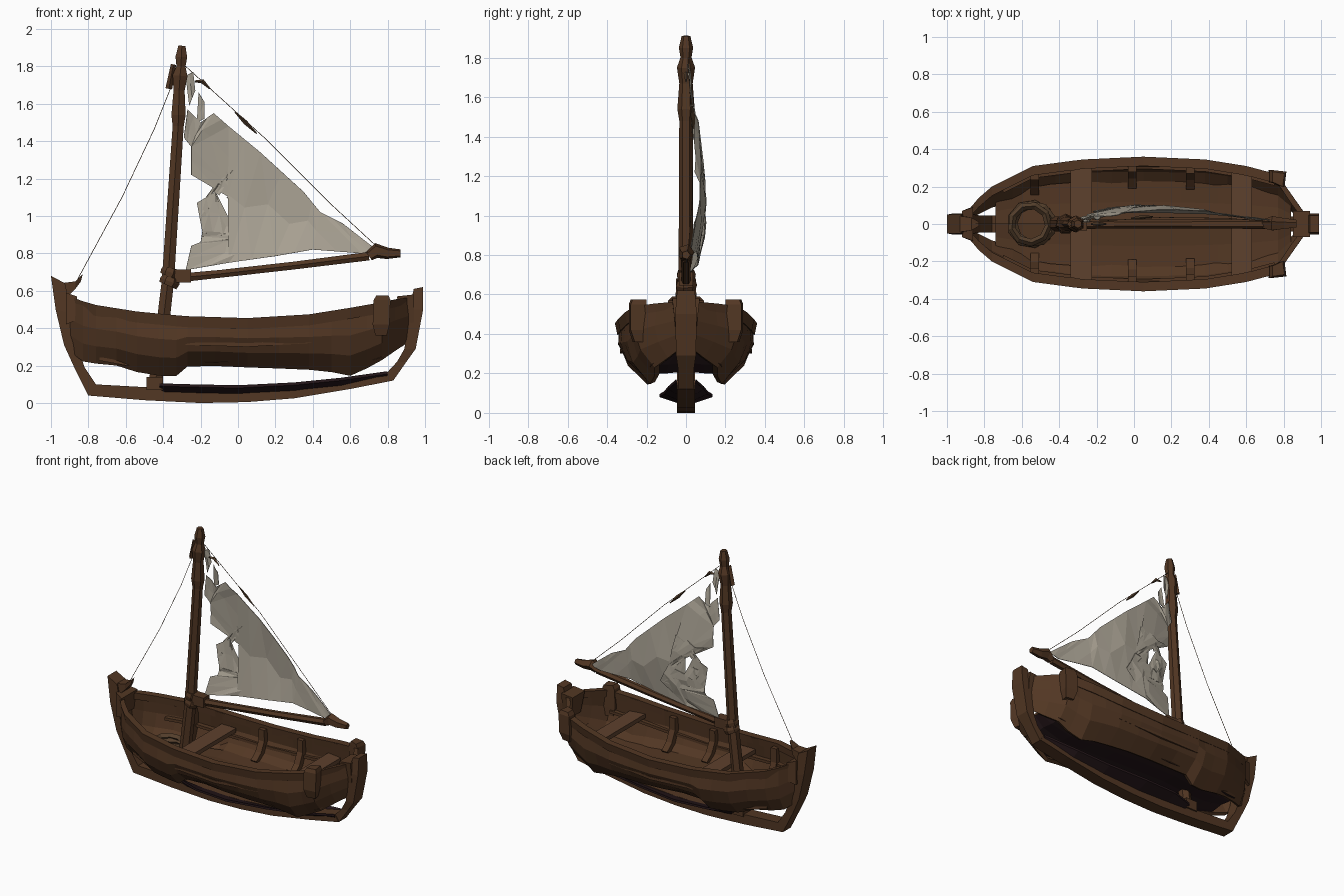
import bpy, bmesh, math, random
from mathutils import Vector

if "Cube" in bpy.data.objects:
    bpy.data.objects.remove(bpy.data.objects["Cube"])

random.seed(4)


def mat(name, c):
    m = bpy.data.materials.new(name)
    m.diffuse_color = (*c, 1)
    m.use_nodes = True
    m.node_tree.nodes["Principled BSDF"].inputs["Base Color"].default_value = m.diffuse_color
    return m


WOOD = mat("wood", (0.085, 0.038, 0.017))
PALE = mat("seat_wood", (0.11, 0.052, 0.026))
DARK = mat("wet_wood", (0.02, 0.009, 0.011))
CLOTH = mat("canvas", (0.42, 0.38, 0.31))
ROPE = mat("rope", (0.09, 0.05, 0.025))


def finish(name, bm, m, mirror=False):
    bmesh.ops.recalc_face_normals(bm, faces=bm.faces)
    me = bpy.data.meshes.new(name)
    bm.to_mesh(me)
    bm.free()
    me.materials.append(m)
    ob = bpy.data.objects.new(name, me)
    bpy.context.collection.objects.link(ob)
    if mirror:
        ob.modifiers.new("mirror", 'MIRROR').use_axis = (False, True, False)
    return ob


def loft(name, rings, m, mirror=False, loop=False):
    """Skin closed rings of equal size; cap the ends unless looped."""
    bm = bmesh.new()
    vs = [[bm.verts.new(p) for p in r] for r in rings]
    pairs = list(zip(vs, vs[1:])) + ([(vs[-1], vs[0])] if loop else [])
    for a, b in pairs:
        for i in range(len(a)):
            j = (i + 1) % len(a)
            bm.faces.new((a[i], a[j], b[j], b[i]))
    if not loop:
        bm.faces.new(vs[0])
        bm.faces.new(vs[-1])
    return finish(name, bm, m, mirror)


def beam(name, pts, m, sides=6, mirror=False, rot=0.0):
    """Tapered bar through (x, y, z, radius) points."""
    rings = []
    for i, p in enumerate(pts):
        a, b = pts[max(i - 1, 0)], pts[min(i + 1, len(pts) - 1)]
        t = (Vector(b[:3]) - Vector(a[:3])).normalized()
        u = Vector((0, 1, 0)) if abs(t.y) < .8 else Vector((1, 0, 0))
        v = t.cross(u).normalized()
        u = v.cross(t)
        ang = [rot + 2 * math.pi * k / sides for k in range(sides)]
        rings.append([Vector(p[:3]) + p[3] * (u * math.cos(q) + v * math.sin(q)) for q in ang])
    return loft(name, rings, m, mirror)


def prism(name, left, right, hw, m):
    """Curved post: paired (x, z) edges with half widths in y."""
    rings = [[(a[0], -w, a[1]), (b[0], -w, b[1]), (b[0], w, b[1]), (a[0], w, a[1])]
             for a, b, w in zip(left, right, hw)]
    return loft(name, rings, m)


def box(name, lo, hi, m, mirror=False):
    return loft(name, [[(x, lo[1], lo[2]), (x, hi[1], lo[2]), (x, hi[1], hi[2]), (x, lo[1], hi[2])]
                       for x in (lo[0], hi[0])], m, mirror)


# Hull stations: x, half width, gunwale height, bottom edge height
ST = [(-.91, .045, .57, .29), (-.83, .14, .54, .225), (-.76, .2, .52, .21), (-.54, .31, .485, .17),
      (-.33, .338, .465, .145), (-.27, .345, .46, .2), (.05, .36, .45, .195), (.38, .345, .47, .185),
      (.6, .31, .505, .155), (.77, .265, .535, .225), (.84, .16, .55, .29), (.92, .045, .56, .32)]


def at(x):
    for a, b in zip(ST, ST[1:]):
        if x <= b[0]:
            f = (x - a[0]) / (b[0] - a[0])
            return [a[i] + f * (b[i] - a[i]) for i in (1, 2, 3)]


# Planked shell, double walled, with a ragged lower edge
PROFILE = [(.93, 1), (.97, .6), (.86, .3), (.58, 0)]
XS = sorted({s[0] for s in ST} | {-.65, -.42, -.12, .22, .5, .69})
rings = []
for x in XS:
    w, g, b = at(x)
    b += random.uniform(-.012, .012)
    out = [(x, w * fy + random.uniform(-.006, .006), b + (g - b) * fz) for fy, fz in PROFILE]
    inn = [(x, max(p[1] - .025, .012), p[2] + (.012 if i == 3 else 0)) for i, p in enumerate(out)]
    rings.append(out + inn[::-1])
loft("hull_side", rings, WOOD, True)

# Gunwale rim
loft("gunwale", [[(x, w, g + .004), (x, w - .012, g - .055), (x, max(w - .045, .005), g - .045),
                  (x, max(w - .05, .003), g + .004)] for x, w, g, b in ST], WOOD, True)

# Bottom boards closing the shell, broken away at the bow
rings = []
for x in [-.74, -.6, -.45, -.25, 0, .25, .45, .62, .77, .84]:
    w, g, b = at(x)
    z, y = max(b + .02, .2), w * .66
    rings.append([(x, -y, z), (x, -.5 * y, z), (x, 0, z + .01), (x, .5 * y, z), (x, y, z),
                  (x, y, z + .02), (x, .5 * y, z + .016), (x, 0, z + .025), (x, -.5 * y, z + .016), (x, -y, z + .02)])
loft("floor_boards", rings, WOOD)

# Underside of the floor is wet, dark wood
bpy.data.objects["floor_boards"].data.materials.append(DARK)
for p in bpy.data.objects["floor_boards"].data.polygons:
    if p.normal.z < -.5:
        p.material_index = 1

# Keel, stem, stern post
prism("keel", [(-.8, .04), (-.5, .015), (-.2, 0), (.05, .005), (.3, .025), (.6, .075), (.83, .12)],
      [(-.77, .1), (-.5, .085), (-.2, .07), (.05, .072), (.3, .09), (.6, .125), (.8, .165)], [.045] * 7, WOOD)
prism("stem", [(-1, .68), (-.975, .5), (-.93, .31), (-.88, .2), (-.8, .04)],
      [(-.925, .64), (-.89, .48), (-.855, .29), (-.82, .19), (-.76, .1)], [.05, .055, .05, .045, .045], WOOD)
prism("stem_horn", [(-.83, .69), (-.87, .65), (-.95, .64)], [(-.84, .65), (-.87, .61), (-.93, .55)], [.012, .035, .045], WOOD)
prism("stem_knee", [(-.92, .59), (-.86, .57)], [(-.92, .42), (-.87, .44)], [.07, .09], WOOD)
prism("stern_post", [(.94, .61), (.915, .5), (.89, .29), (.85, .22), (.79, .155)],
      [(.99, .62), (.99, .5), (.95, .29), (.9, .22), (.83, .12)], [.045, .055, .05, .04, .04], WOOD)
prism("stern_knee", [(.85, .57), (.87, .42)], [(.94, .58), (.94, .4)], [.07, .05], WOOD)

# Remains of the lowest planks along the keel
loft("keel_plank", [[(x, .03, z - .035), (x, y, z), (x, y, z + .015), (x, .03, z - .015)] for x, y, z in
                    [(-.42, .06, .09), (-.25, .12, .085), (0, .135, .08), (.3, .11, .095), (.55, .09, .12), (.8, .05, .155)]],
     DARK, True)

# Quarter posts at the stern
loft("quarter_post", [[(x0, .225, z), (x1, .2, z), (x1 + .01, y, z), (x0, y + .01, z)] for x0, x1, y, z in
                      [(.735, .785, .26, .36), (.72, .8, .28, .42), (.725, .805, .28, .55), (.74, .795, .27, .575)]], WOOD, True)

# Ribs inside the hull
for n, x in enumerate((-.53, -.01, .3)):
    w, g, b = at(x)
    beam(f"rib_{n}", [(x, w * fy - .045, b + (g - b) * fz, .032) for fy, fz in
                      [(.97, .93), (.97, .6), (.86, .3), (.7, .12)]], WOOD, 4, True, math.pi / 4)

# Inner stringer shelf, seats
loft("stringer", [[(x, at(x)[0] - dy, at(x)[1] - dz) for dy, dz in [(.025, .15), (.065, .15), (.065, .13), (.025, .13)]]
                  for x in (-.7, -.54, -.27, .05, .38, .6, .75)], WOOD, True)
box("front_seat", (-.34, -.3, .35), (-.225, .3, .38), PALE)
box("rear_seat", (.52, -.285, .38), (.63, .285, .41), PALE)

# Coil of rope in the bow
for n, (r, z, dx) in enumerate([(.11, .24, 0), (.105, .275, .012), (.1, .305, -.006)]):
    ang = [2 * math.pi * k / 9 + n * .3 for k in range(9)]
    loft(f"rope_coil_{n}", [[((r + a) * math.cos(q) - .55 + dx, (r + a) * math.sin(q), z + c) for a, c in
                             [(.02, 0), (0, .02), (-.02, 0), (0, -.02)]] for q in ang], ROPE, loop=True)

# Mast with step and head
beam("mast", [(-.445, 0, .08, .042), (-.41, 0, .35, .04), (-.375, 0, .65, .038), (-.345, 0, 1.1, .036), (-.32, 0, 1.48, .034),
              (-.318, 0, 1.54, .044), (-.315, 0, 1.67, .034), (-.31, 0, 1.75, .046), (-.305, 0, 1.8, .028),
              (-.303, 0, 1.85, .036), (-.3, 0, 1.91, .022)], WOOD, 6)
box("mast_step", (-.49, -.055, .07), (-.4, .055, .14), WOOD)
beam("mast_cleat", [(-.345, 0, 1.81, .014), (-.37, 0, 1.68, .018)], WOOD, 4)

# Boom, jaws and end block
beam("boom", [(-.4, 0, .66, .028), (-.1, 0, .69, .024), (.3, 0, .735, .024), (.7, 0, .785, .026)], WOOD, 6)
beam("boom_end", [(.7, 0, .785, .028), (.74, 0, .815, .042), (.8, 0, .8, .032), (.87, 0, .8, .022)], WOOD, 5)
for n, (z, r) in enumerate([(.65, .056), (.7, .05)]):
    beam(f"boom_jaw_{n}", [(-.375, 0, z - .022, r * .9), (-.365, 0, z, r), (-.36, 0, z + .022, r * .85)], WOOD, 7)
box("jaw_block", (-.34, -.035, .645), (-.25, .035, .715), WOOD)

# Torn sail: flat outlines pushed into a billow
SAIL = {
    "sail_main": [(-.27, 1.57), (-.2, 1.5), (-.13, 1.55), (-.05, 1.48), (.12, 1.34), (.35, 1.13), (.44, 1.02),
                  (.56, .96), (.74, .82), (.66, .8), (.4, .82), (.2, .785), (-.05, .75), (-.28, .71), (-.25, .84),
                  (-.2, .86), (-.19, .92), (-.08, .9), (.14, .895), (.07, 1.03), (0, 1.13), (.02, 1.25), (-.06, 1.24),
                  (-.13, 1.2), (-.25, 1.22), (-.25, 1.37), (-.29, 1.42)],
    "sail_patch": [(-.22, 1.07), (-.12, 1.13), (-.1, 1.06), (-.16, 1.04), (-.12, .96), (-.05, .99), (.02, 1.01),
                   (.11, .895), (-.08, .895), (-.19, .91), (-.14, .98)],
    "sail_strip_1": [(-.13, 1.13), (-.05, 1.23), (-.02, 1.25), (-.1, 1.11)],
    "sail_strip_2": [(-.06, 1.1), (.03, 1.02), (.07, 1.03), (-.03, 1.12)],
    "sail_strip_3": [(-.17, 1.1), (-.1, 1.2), (-.08, 1.21), (-.15, 1.1)],
    "sail_top_1": [(-.28, 1.75), (-.24, 1.77), (-.23, 1.67), (-.26, 1.59)],
    "sail_top_2": [(-.21, 1.66), (-.18, 1.61), (-.18, 1.52), (-.22, 1.5)],
}
for name, pts in SAIL.items():
    bm = bmesh.new()
    bm.faces.new([bm.verts.new((x, 0, z)) for x, z in pts])
    bmesh.ops.triangulate(bm, faces=bm.faces[:])
    bmesh.ops.subdivide_edges(bm, edges=bm.edges[:], cuts=1, use_grid_fill=True)
    for v in bm.verts:
        h = min(max((v.co.z - .66) / 1.15, 0), 1)
        s = min(max((v.co.x + .34) / 1.12, 0), 1)
        v.co.y = .012 + .085 * math.sin(math.pi * h ** .65) * math.sin(math.pi * s ** .7) + random.uniform(-.006, .006)
    finish(name, bm, CLOTH).modifiers.new("thickness", 'SOLIDIFY').thickness = .004

# Loose scraps and thin rigging lines
beam("loose_scrap_1", [(-.015, .03, 1.555, .004), (.04, .035, 1.5, .012), (.1, .04, 1.44, .003)], ROPE, 4)
beam("loose_scrap_2", [(-.23, 0, 1.72, .005), (-.19, 0, 1.72, .012), (-.15, 0, 1.68, .004)], ROPE, 4)
beam("fore_stay", [(-.33, 0, 1.76, .002), (-.45, 0, 1.46, .002), (-.62, 0, 1.1, .002), (-.88, 0, .62, .002)], ROPE, 3)
beam("leech_line", [(-.28, .01, 1.8, .002), (.15, .035, 1.41, .002), (.5, .03, 1.06, .002), (.76, .01, .82, .002)], ROPE, 3)
